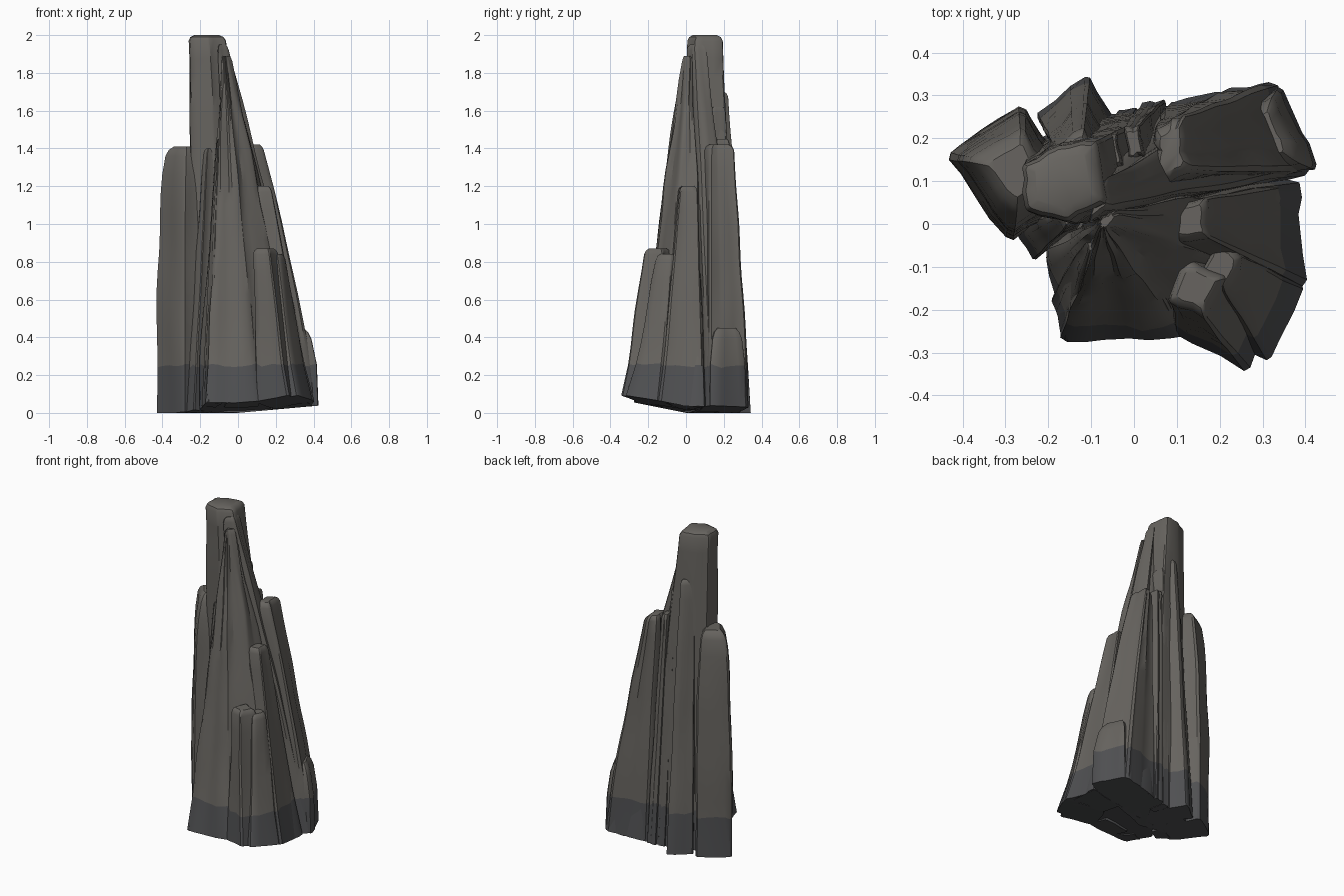
import bpy, bmesh, random
from math import radians
from mathutils import Vector, Matrix, noise

if "Cube" in bpy.data.objects:
    bpy.data.objects.remove(bpy.data.objects["Cube"])

random.seed(4)


def material(name, *rgb):
    m = bpy.data.materials.new(name)
    m.diffuse_color = (*rgb, 1)
    m.use_nodes = True
    m.node_tree.nodes["Principled BSDF"].inputs["Base Color"].default_value = m.diffuse_color
    return m


ROCK = material("weathered_stone", 0.135, 0.127, 0.115)
DAMP = material("damp_stone", 0.08, 0.081, 0.085)


def column(name, base, top, scale, height, power=1.0, rough=0.009, cap=0.03, per_side=4):
    """Craggy column: a base outline that shrinks by scale towards a top centre."""
    base = [Vector(p) for p in base]
    n = len(base)
    mid = sum(base, Vector((0, 0))) / n
    top = Vector(top)
    # outline samples: blunted corners, plus uneven grooves along each side
    samples = []
    for i in range(n):
        nxt = base[(i + 1) % n]
        samples.append((base[i].lerp(nxt, 0.06), 0.0))
        for k in range(1, per_side):
            t = (k + random.uniform(-0.3, 0.3)) / per_side
            samples.append((base[i].lerp(nxt, t), random.uniform(-0.7, 0.8) * rough))
        samples.append((base[i].lerp(nxt, 0.95), 0.0))
    # heights: underside, damp line, even steps, rounded crown
    steps = max(1, int((height - cap - 0.3) / 0.09))
    levels = [(0, 1), (0.25, 1)]
    levels += [(0.25 + (height - cap - 0.25) * (k + 1) / steps, 1) for k in range(steps)]
    levels += [(height - cap * 0.35, 0.9), (height, 0.68)]
    seed = random.uniform(0, 50)
    bm = bmesh.new()
    rings = []
    for li, (z, shrink) in enumerate(levels):
        f = (z / height) ** power
        c = mid.lerp(top, f)
        ring = []
        for p, groove in samples:
            o = p - mid
            o = Vector((o.x * (1 + (scale[0] - 1) * f), o.y * (1 + (scale[1] - 1) * f)))
            w = noise.noise(Vector((p.x * 8 + seed, p.y * 8, z * 2.8)))
            push = min(groove + rough * (0.3 + 1.3 * w), o.length * 0.4)
            q = c + (o - o.normalized() * push) * shrink
            zz = z
            if li == 0:      # broken sloping underside
                zz = 0.2 * max(0, -q.y) + 0.09 * max(0, q.x)
            elif li == 1:    # ragged damp line
                zz += random.uniform(-0.012, 0.012)
            ring.append(bm.verts.new((q.x, q.y, zz)))
        rings.append(ring)
    m = len(samples)
    for r, (lo, hi) in enumerate(zip(rings, rings[1:])):
        for j in range(m):
            face = bm.faces.new((lo[j], lo[(j + 1) % m], hi[(j + 1) % m], hi[j]))
            face.material_index = 1 if r == 0 else 0
    bm.faces.new(rings[0][::-1]).material_index = 1
    bm.faces.new(rings[-1])
    bmesh.ops.recalc_face_normals(bm, faces=bm.faces)
    me = bpy.data.meshes.new(name)
    bm.to_mesh(me)
    bm.free()
    me.materials.append(ROCK)
    me.materials.append(DAMP)
    ob = bpy.data.objects.new(name, me)
    bpy.context.collection.objects.link(ob)
    bpy.ops.object.select_all(action='DESELECT')
    ob.select_set(True)
    bpy.context.view_layer.objects.active = ob
    bpy.ops.object.shade_smooth_by_angle(angle=0.6)


def buttress(name, x, y, width, depth, angle, top, height, scale=0.5):
    """Smaller column on a turned, slightly uneven rectangle."""
    turn = Matrix.Rotation(radians(angle), 2)
    corners = [(-1, -1), (1, -1), (1, 1), (-1, 1)]
    base = [Vector((x, y)) + turn @ Vector((a * width / 2, b * depth / 2)) * random.uniform(0.92, 1.05)
            for a, b in corners]
    column(name, base, top, (scale, scale), height, rough=0.007, per_side=3)


# Main columns
column("left_column", [(-.44, .16), (-.26, .28), (-.12, .05), (-.29, -.04)],
       (-.27, .12), (.65, .6), 1.41, power=5, cap=0.05)
column("summit_column", [(-.26, .19), (-.25, .03), (-.05, -.01), (.14, .06), (.1, .28), (-.1, .26)],
       (-.168, .1), (.49, .66), 2, rough=0.007, per_side=3)
column("back_slab", [(-.08, 0), (.42, .12), (.33, .335), (.08, .285)],
       (-.08, .06), (.1, .3), 1.95, power=1.15, per_side=5)
column("slab_pillar", [(.06, .05), (.425, .125), (.335, .338), (.07, .285)],
       (.085, .17), (.25, .6), 1.42, power=1.25, per_side=5)
column("end_block", [(.25, .11), (.435, .125), (.345, .325), (.22, .29)],
       (.3, .21), (.65, .75), 0.45, power=3, cap=0.06)
column("front_spire", [(-.22, -.08), (-.17, -.275), (.1, -.27), (.37, -.12), (.39, .11), (-.1, .05)],
       (-.068, .005), (.07, .15), 1.89, power=1.03, rough=0.013, per_side=5)

# Front and side buttresses
buttress("front_right_buttress", .22, -.2, .2, .22, -25, (.145, -.15), 0.87, 0.5)
buttress("corner_buttress", .29, -.2, .16, .21, -25, (.2, -.1), 0.84, 0.45)
buttress("right_buttress", .28, -.03, .22, .24, 5, (.13, .01), 1.2, 0.4)
buttress("front_flake", .02, -.2, .19, .14, 5, (.01, -.1), 0.95, 0.3)
buttress("left_front_flake", -.21, -.02, .12, .1, 30, (-.15, .02), 1.4, 0.45)
buttress("center_front_flake", -.14, -.21, .09, .12, 20, (-.1, -.05), 1.45, 0.3)

# Back fins
buttress("back_fin", -.13, .24, .16, .15, 35, (-.13, .165), 1.7, 0.55)
buttress("thin_back_fin", -.005, .22, .05, .11, 10, (-.05, .17), 1.62, 0.7)
buttress("outer_back_fin", .055, .23, .06, .12, 10, (.0, .19), 1.45, 0.7)
